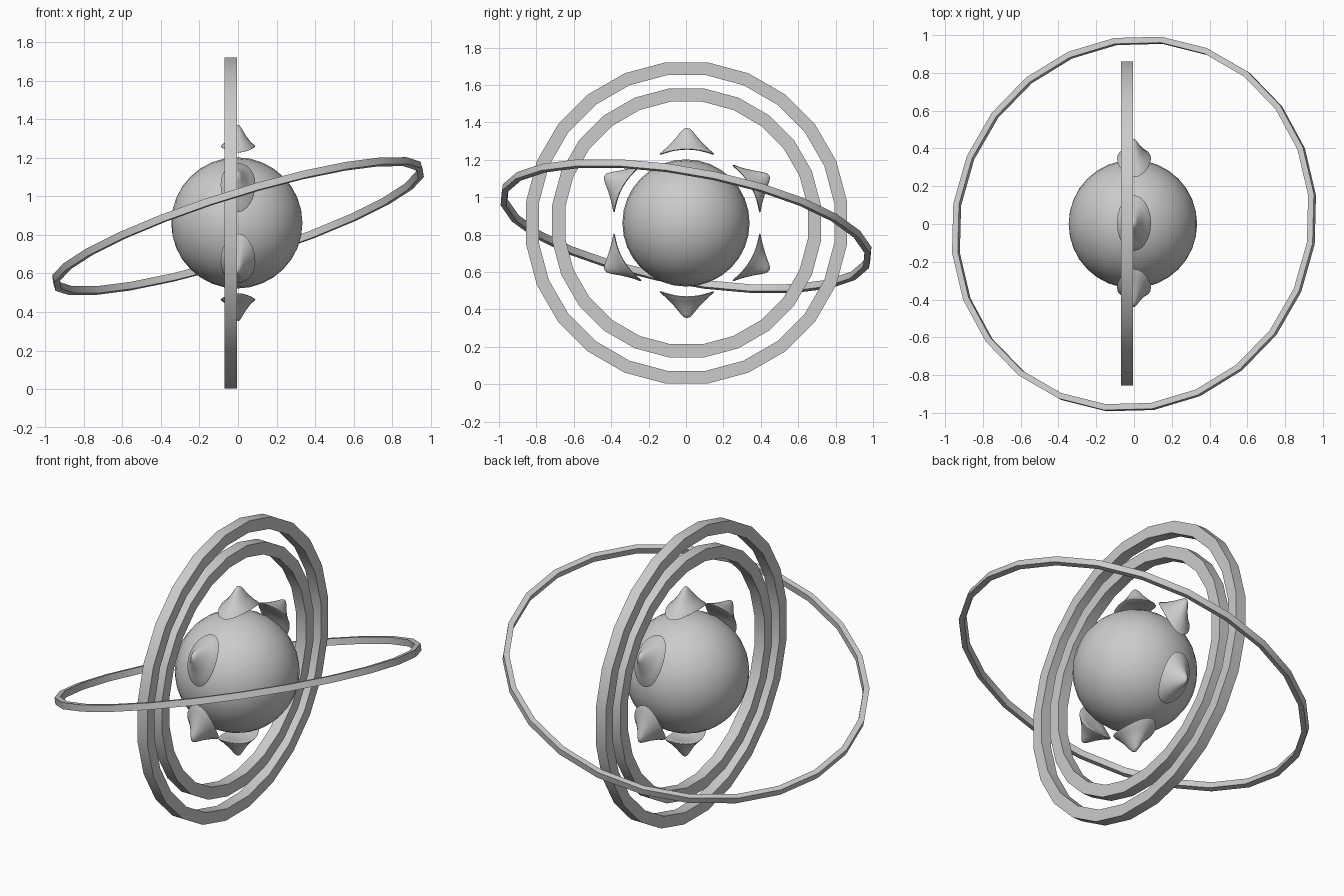
import bpy, bmesh, math
from mathutils import Matrix, Vector

if "Cube" in bpy.data.objects:
    bpy.data.objects.remove(bpy.data.objects["Cube"])

CENTER = Vector((0, 0, 0.862))
GREY = (0.6, 0.6, 0.6, 1)
grey = bpy.data.materials.new("plain grey")
grey.use_nodes = True
grey.diffuse_color = GREY
grey.node_tree.nodes["Principled BSDF"].inputs["Base Color"].default_value = GREY


def finish(name, bm, matrix, angle):
    """Turn a bmesh into a placed, shaded object."""
    bmesh.ops.remove_doubles(bm, verts=bm.verts, dist=1e-5)
    bmesh.ops.recalc_face_normals(bm, faces=bm.faces)
    mesh = bpy.data.meshes.new(name)
    bm.to_mesh(mesh)
    bm.free()
    mesh.materials.append(grey)
    obj = bpy.data.objects.new(name, mesh)
    bpy.context.collection.objects.link(obj)
    obj.matrix_world = matrix
    bpy.ops.object.select_all(action="DESELECT")
    obj.select_set(True)
    bpy.context.view_layer.objects.active = obj
    bpy.ops.object.shade_smooth_by_angle(angle=math.radians(angle))
    return obj


def lathe(profile, segments, phase=0.0, closed=False):
    """Revolve (radius, height) points around z."""
    bm = bmesh.new()
    loops = []
    for i in range(segments):
        a = math.tau * (i + phase) / segments
        loops.append([bm.verts.new((r * math.cos(a), r * math.sin(a), h)) for r, h in profile])
    steps = len(profile) if closed else len(profile) - 1
    for i in range(segments):
        a, b = loops[i], loops[(i + 1) % segments]
        for j in range(steps):
            k = (j + 1) % len(profile)
            bm.faces.new((a[j], b[j], b[k], a[k]))
    return bm


def ring(name, outer, width, height, matrix, phase):
    inner, h = outer - width, height / 2
    section = [(outer, -h), (outer, h), (inner, h), (inner, -h)]
    finish(name, lathe(section, 24, phase, closed=True), matrix, 30)


# Central ball, poles along x
ball = bmesh.new()
bmesh.ops.create_uvsphere(ball, u_segments=32, v_segments=16, radius=0.34)
to_x = Matrix.Rotation(math.pi / 2, 4, "Y")
finish("ball", ball, Matrix.Translation(CENTER + Vector((-0.006, 0, 0))) @ to_x, 60)

# Two upright concentric rings
upright = Matrix.Translation(CENTER + Vector((-0.037, 0.003, 0))) @ to_x
ring("outer_ring", 0.866, 0.069, 0.066, upright, 0.5)
ring("inner_ring", 0.725, 0.071, 0.066, upright, 0.5)

# Thin tilted orbit ring
normal = Vector((-0.295, 0.168, 0.94))
tilt = Vector((0, 0, 1)).rotation_difference(normal).to_matrix().to_4x4()
ring("tilted_ring", 1.008, 0.032, 0.038, Matrix.Translation((0, 0, 0.845)) @ tilt, 0.5)

# Six soft cones around the ball, with hollow bases that follow its curve
profile = [(0, 0.508), (0.1, 0.505), (0.22, 0.489), (0.45, 0.453), (0.75, 0.418),
           (0.95, 0.403), (1, 0.396), (0.95, 0.392), (0.5, 0.394), (0, 0.396)]
for i in range(6):
    cone = lathe(profile, 24)
    for v in cone.verts:
        v.co.z -= 0.03 * v.co.y ** 2
        v.co.x *= 0.09
        v.co.y *= 0.147
    turn = Matrix.Rotation(math.tau * i / 6, 4, "X")
    finish(f"cone_{i + 1}", cone, Matrix.Translation(CENTER + Vector((0, 0.005, 0))) @ turn, 60)
